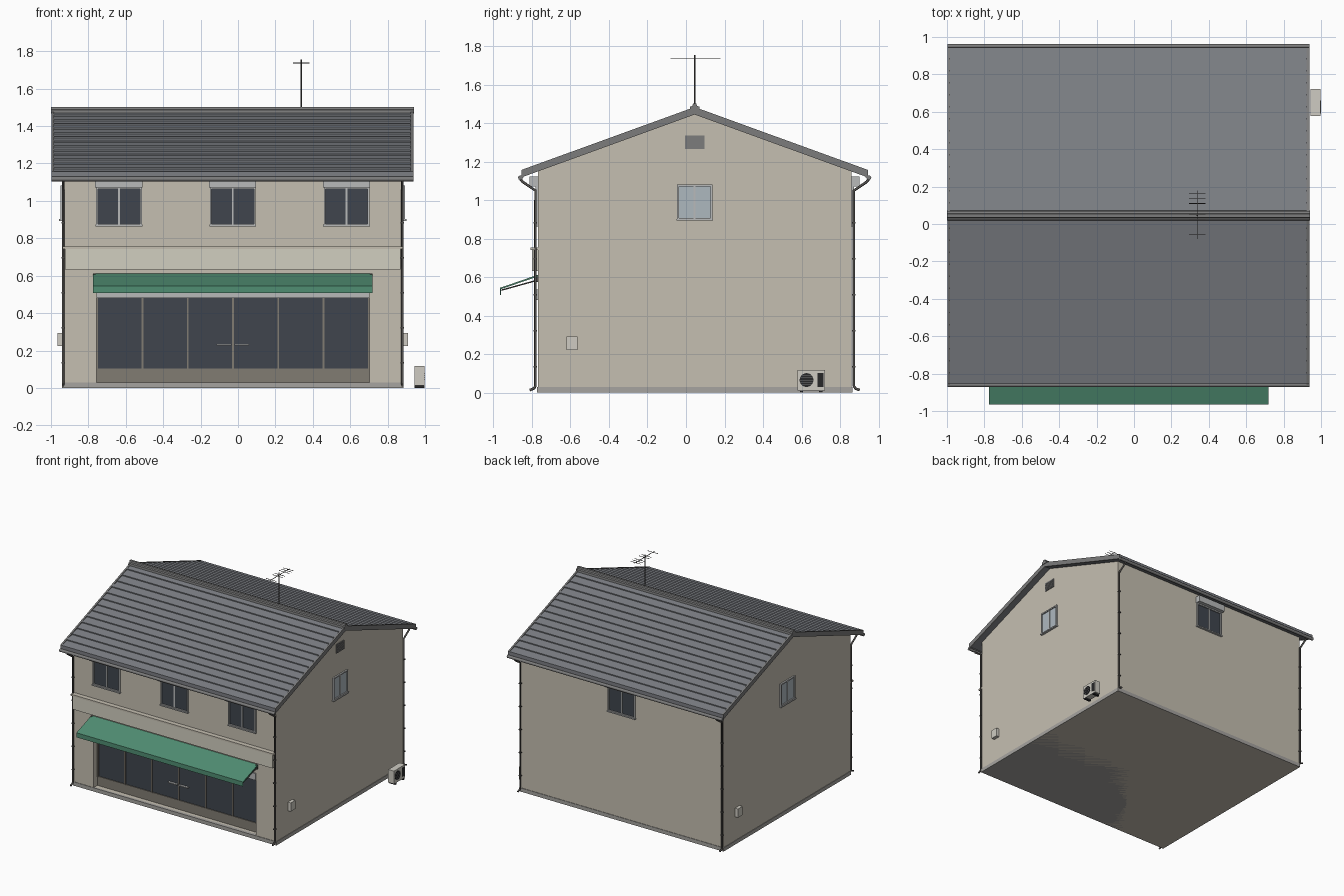
import bpy, bmesh, math
from mathutils import Matrix, Vector

if "Cube" in bpy.data.objects:
    bpy.data.objects.remove(bpy.data.objects["Cube"])

CX, CY = -0.028, 0.045          # house centre
HX, HY = 0.910, 0.815           # half width / depth of walls
FRONT = CY - HY
SLOPE = 0.363


def mat(name, r, g, b):
    m = bpy.data.materials.new(name)
    m.diffuse_color = (r, g, b, 1)
    m.use_nodes = True
    m.node_tree.nodes["Principled BSDF"].inputs["Base Color"].default_value = m.diffuse_color
    return m


WALL = mat("plaster", 0.56, 0.52, 0.44)
PLINTH = mat("concrete", 0.38, 0.37, 0.35)
ROOF = mat("roof_tile", 0.20, 0.21, 0.23)
TRIM = mat("roof_trim", 0.20, 0.20, 0.20)
PIPE = mat("pipe_brown", 0.09, 0.085, 0.08)
GLASS = mat("dark_glass", 0.05, 0.06, 0.075)
PALE = mat("pale_glass", 0.42, 0.48, 0.52)
ALU = mat("aluminium", 0.48, 0.49, 0.49)
BRONZE = mat("bronze_frame", 0.22, 0.20, 0.17)
SIGN = mat("sign_cream", 0.64, 0.62, 0.53)
GREEN = mat("green_canvas", 0.08, 0.27, 0.17)
WHITE = mat("off_white", 0.62, 0.60, 0.54)
BLACK = mat("black", 0.02, 0.02, 0.022)


def finish(name, bm, m):
    bmesh.ops.recalc_face_normals(bm, faces=bm.faces)
    me = bpy.data.meshes.new(name)
    bm.to_mesh(me)
    bm.free()
    ob = bpy.data.objects.new(name, me)
    bpy.context.collection.objects.link(ob)
    if m:
        me.materials.append(m)
    return ob


def box(name, x0, x1, y0, y1, z0, z1, m, M=Matrix()):
    bm = bmesh.new()
    c = Matrix.Translation(((x0 + x1) / 2, (y0 + y1) / 2, (z0 + z1) / 2))
    bmesh.ops.create_cube(bm, size=1, matrix=M @ c @ Matrix.Diagonal((x1 - x0, y1 - y0, z1 - z0, 1)))
    return finish(name, bm, m)


def extrude_x(name, profile, x0, x1, m):
    bm = bmesh.new()
    f = bm.faces.new([bm.verts.new((x0, y, z)) for y, z in profile])
    r = bmesh.ops.extrude_face_region(bm, geom=[f])
    bmesh.ops.translate(bm, vec=(x1 - x0, 0, 0), verts=[v for v in r["geom"] if isinstance(v, bmesh.types.BMVert)])
    return finish(name, bm, m)


def rod(name, pts, r, m, res=2):
    cu = bpy.data.curves.new(name, "CURVE")
    cu.dimensions, cu.bevel_depth, cu.bevel_resolution, cu.use_fill_caps = "3D", r, res, True
    sp = cu.splines.new("POLY")
    sp.points.add(len(pts) - 1)
    for p, q in zip(sp.points, pts):
        p.co = (*q, 1)
    ob = bpy.data.objects.new(name, cu)
    bpy.context.collection.objects.link(ob)
    cu.materials.append(m)
    return ob


def disc(name, x, y, z, r, d, m):
    bm = bmesh.new()
    M = Matrix.Translation((x, y, z)) @ Matrix.Rotation(math.pi / 2, 4, "Y")
    bmesh.ops.create_cone(bm, cap_ends=True, segments=24, radius1=r, radius2=r, depth=d, matrix=M)
    return finish(name, bm, m)


# Walls with gables, and the recessed shop opening
eave = 1.447 - SLOPE * HY + 0.005
walls = extrude_x("walls", [(CY - HY, 0.0), (CY + HY, 0.0), (CY + HY, eave), (CY, 1.452), (CY - HY, eave)],
                  CX - HX, CX + HX, WALL)
OX0, OX1, DEEP = -0.757, 0.703, 0.065
cut = box("opening_cutter", OX0, OX1, FRONT - 0.1, FRONT + DEEP, 0.03, 0.50, None)
cut.hide_render = True
mod = walls.modifiers.new("shop_opening", "BOOLEAN")
mod.object, mod.solver = cut, "EXACT"
bpy.context.view_layer.objects.active = walls
bpy.ops.object.modifier_apply(modifier=mod.name)
bpy.data.objects.remove(cut)
box("plinth", CX - HX - 0.004, CX + HX + 0.004, FRONT - 0.004, CY + HY + 0.004, 0, 0.03, PLINTH)

# Roof: stepped tile courses on both slopes
N, HALF = 14, 0.90


def slope_z(d, base):
    return base - SLOPE * d


teeth = []
for i in range(N):
    d0, d1 = HALF * (1 - i / N), HALF * (1 - (i + 1) / N)
    teeth += [(d0, slope_z(d0, 1.483)), (d1, slope_z(d1, 1.475))]
prof = [(CY - d, z) for d, z in teeth] + [(CY + d, z) for d, z in reversed(teeth[:-1])]
prof += [(CY + HALF, slope_z(HALF, 1.447)), (CY, 1.447), (CY - HALF, slope_z(HALF, 1.447))]
RX0, RX1 = -0.997, 0.937
extrude_x("roof", prof, RX0 + 0.004, RX1 - 0.004, ROOF)
barge = [(CY - HALF, slope_z(HALF, 1.484)), (CY, 1.484), (CY + HALF, slope_z(HALF, 1.484)),
         (CY + HALF, slope_z(HALF, 1.445)), (CY, 1.445), (CY - HALF, slope_z(HALF, 1.445))]
for n, x in (("left", RX0), ("right", RX1 - 0.014)):
    extrude_x("bargeboard_" + n, barge, x, x + 0.014, TRIM)
ridge = [(CY + a, z) for a, z in ((-0.026, 1.468), (-0.024, 1.486), (-0.012, 1.490), (-0.009, 1.502),
                                  (0.009, 1.502), (0.012, 1.490), (0.024, 1.486), (0.026, 1.468))]
extrude_x("ridge_cap", ridge, -1.0, 0.941, TRIM)

# Gutters and downpipes at the four corners
for n, s in (("front", -1), ("back", 1)):
    gy = CY + s * 0.905
    rod("gutter_" + n, [(RX0, gy, 1.117), (RX1, gy, 1.117)], 0.0125, TRIM)
    box("fascia_" + n, RX0 + 0.004, RX1 - 0.004, CY + s * 0.893 - 0.005, CY + s * 0.893 + 0.005, 1.118, 1.15, TRIM)
    py = CY + s * (HY + 0.012)
    for e in (-1, 1):
        x = CX + e * (HX - 0.003)
        rod("downpipe_" + n, [(x, gy, 1.11), (x, gy - s * 0.012, 1.095), (x, py, 1.05), (x, py, 0.035),
                              (x, py + s * 0.008, 0.022), (x, py + s * 0.03, 0.014)], 0.007, PIPE)
        for k in range(5):
            z = 0.13 + k * 0.187
            box("pipe_clip", x - 0.009, x + 0.009, py - 0.009, py + 0.009, z, z + 0.008, PIPE)


# Sliding windows, built facing -y and turned to each wall
def window(name, pos, turn, w, h, glass, hood):
    M = Matrix.Translation(pos) @ Matrix.Rotation(turn, 4, "Z")
    a, b, t = w / 2, h / 2, 0.010
    box(name + "_glass", -a + t, a - t, -0.003, 0.01, -b + t, b - t, glass, M)
    for s in (-1, 1):
        xs, zs = s * (a - t / 2), s * (b - t / 2)
        box(name + "_jamb", xs - t / 2, xs + t / 2, -0.012, 0.01, -b, b, ALU, M)
        box(name + "_rail", -a, a, -0.012, 0.01, zs - t / 2, zs + t / 2, ALU, M)
    box(name + "_stile", -0.005, 0.005, -0.008, 0.01, -b, b, ALU, M)
    box(name + "_sill", -a - 0.003, a + 0.003, -0.018, 0.01, -b - 0.004, -b + 0.005, ALU, M)
    if hood:
        box(name + "_shutter_box", -a - 0.005, a + 0.003, -0.042, 0.01, b, b + 0.052, ALU, M)


for x in (-0.637, CX, 0.581):
    window("front_window", (x, FRONT, 0.970), 0, 0.245, 0.205, GLASS, True)
window("back_window", (CX, CY + HY, 0.970), math.pi, 0.245, 0.205, GLASS, True)
window("right_window", (CX + HX, CY, 0.990), math.pi / 2, 0.185, 0.185, PALE, False)
window("left_window", (CX - HX, CY, 0.990), -math.pi / 2, 0.185, 0.185, PALE, False)

# Gable vent with slats
vx = CX + HX
box("gable_vent", vx - 0.01, vx + 0.006, CY - 0.05, CY + 0.05, 1.265, 1.337, TRIM)
for k in range(5):
    box("vent_slat", vx, vx + 0.009, CY - 0.044, CY + 0.044, 1.272 + k * 0.0125, 1.278 + k * 0.0125, TRIM)

# Shopfront: glass, kick panel, mullions, handles, shutter box
gy = FRONT + DEEP
box("shop_glass", OX0, OX1, gy - 0.012, gy + 0.005, 0.10, 0.50, GLASS)
box("kick_panel", OX0, OX1, gy - 0.018, gy + 0.005, 0.028, 0.105, BRONZE)
for k in range(7):
    x = OX0 + 0.004 + k * (OX1 - OX0 - 0.008) / 6
    box("mullion", x - 0.005, x + 0.005, gy - 0.020, gy, 0.10, 0.50, BRONZE)
for s in (-1, 1):
    xs = sorted((CX + s * 0.008, CX + s * 0.088))
    box("door_handle", xs[0], xs[1], gy - 0.030, gy - 0.01, 0.226, 0.234, ALU)
box("shop_shutter_box", OX0, OX1, FRONT - 0.010, gy, 0.482, 0.537, ALU)

# Signboard, string course and awning
box("signboard", -0.925, 0.868, FRONT - 0.030, FRONT + 0.01, 0.632, 0.742, SIGN)
box("sign_ledge", CX - HX, CX + HX, FRONT - 0.038, FRONT + 0.01, 0.742, 0.755, WALL)
awn = [(FRONT - 0.002, 0.612), (-0.966, 0.545), (-0.966, 0.508), (-0.961, 0.508), (-0.961, 0.538), (FRONT - 0.002, 0.603)]
extrude_x("awning", awn, -0.775, 0.720, GREEN)
for x in (-0.768, 0.713):
    rod("awning_arm", [(x, FRONT, 0.585), (x, -0.958, 0.533)], 0.004, PIPE, 1)
    box("awning_bracket", x - 0.006, x + 0.006, FRONT - 0.015, FRONT + 0.005, 0.575, 0.612, PIPE)

# Meter boxes on both side walls
box("meter_box_right", vx - 0.01, vx + 0.027, -0.620, -0.563, 0.223, 0.293, WHITE)
box("meter_box_left", CX - HX - 0.027, CX - HX + 0.01, 0.653, 0.710, 0.223, 0.293, WHITE)

# Outdoor air conditioner
box("aircon_body", 0.945, 0.996, 0.578, 0.722, 0.012, 0.117, WHITE)
for y in (0.60, 0.70):
    box("aircon_foot", 0.943, 0.998, y - 0.008, y + 0.008, 0, 0.012, BLACK)
disc("fan_opening", 0.996, 0.626, 0.066, 0.036, 0.004, BLACK)
for k in range(5):
    z = 0.044 + k * 0.011
    hw = math.sqrt(0.035 ** 2 - (z - 0.066) ** 2)
    box("fan_grille", 0.995, 1.0, 0.626 - hw, 0.626 + hw, z - 0.0012, z + 0.0012, TRIM)
box("aircon_panel", 0.990, 0.998, 0.682, 0.714, 0.030, 0.102, BLACK)

# Roof antenna
ax = 0.338
rod("antenna_mast", [(ax, CY, 1.47), (ax, CY, 1.755)], 0.004, PIPE, 1)
rod("antenna_boom", [(ax, -0.08, 1.737), (ax, 0.178, 1.737)], 0.0025, PIPE, 1)
for y in (0.165, 0.138, 0.110, 0.052, 0.023, -0.057):
    rod("antenna_element", [(ax - 0.045, y, 1.737), (ax + 0.045, y, 1.737)], 0.002, PIPE, 1)
